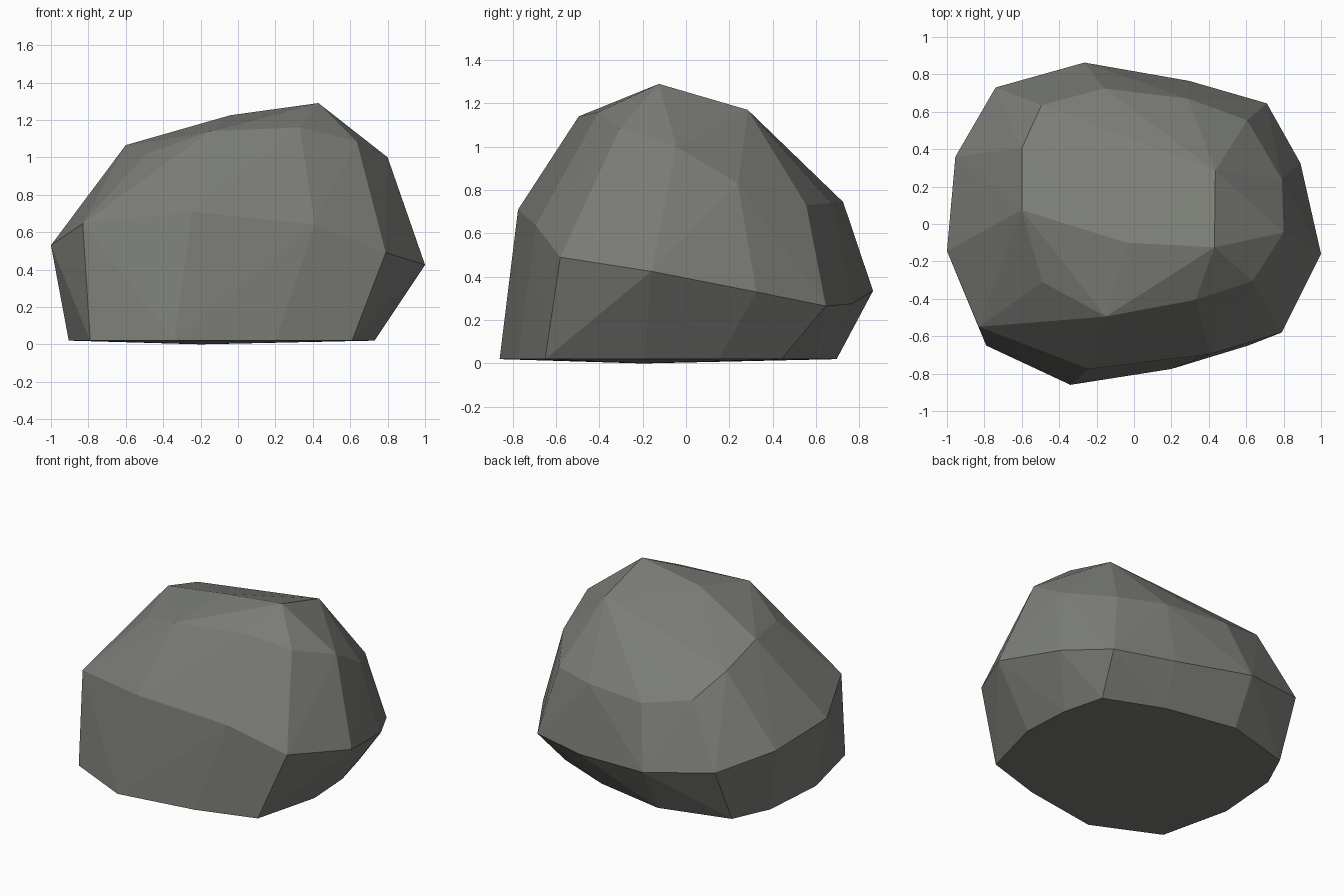
import bpy
import bmesh

# Foot of the boulder: one ring just above the ground (x, y)
FOOT_Z = 0.02
foot = [(-0.79, -0.65), (-0.34, -0.86), (0.20, -0.775), (0.61, -0.65),
        (0.73, -0.19), (0.71, 0.15), (0.635, 0.44), (0.24, 0.60),
        (-0.265, 0.695), (-0.75, 0.56), (-0.87, 0.30), (-0.905, -0.16)]

# Widest girth of the boulder
girth = [(-0.83, -0.55, 0.645), (-0.245, -0.775, 0.71), (0.41, -0.695, 0.64),
         (0.79, -0.58, 0.49), (1.0, -0.16, 0.425), (0.89, 0.325, 0.33),
         (0.71, 0.645, 0.265), (0.295, 0.765, 0.275), (-0.265, 0.863, 0.335),
         (-0.74, 0.73, 0.405), (-0.955, 0.36, 0.48), (-1.0, -0.145, 0.53)]

# Shoulder corners where the sides break into the top
shoulder = [(-0.49, -0.31, 1.02), (-0.15, -0.495, 1.14), (0.33, -0.405, 1.16),
            (0.635, -0.305, 1.085), (0.80, -0.045, 1.0), (0.79, 0.24, 0.83),
            (0.605, 0.555, 0.73), (0.29, 0.67, 0.74), (-0.16, 0.725, 0.745),
            (-0.495, 0.635, 0.82), (-0.60, 0.405, 0.966), (-0.60, 0.075, 1.065)]

# Crown corners
crown = [(-0.04, -0.10, 1.225), (0.43, -0.125, 1.29), (0.435, 0.285, 1.17)]

points = [(x, y, FOOT_Z) for x, y in foot] + girth + shoulder + crown
points.append((-0.2, -0.2, 0.0))  # slightly bulging underside

# Wrap the corners in a faceted skin
bm = bmesh.new()
for p in points:
    bm.verts.new(p)
bmesh.ops.convex_hull(bm, input=bm.verts[:])
loose = [v for v in bm.verts if not v.link_faces]
bmesh.ops.delete(bm, geom=loose, context='VERTS')
bmesh.ops.recalc_face_normals(bm, faces=bm.faces[:])
for f in bm.faces:
    f.smooth = False

mesh = bpy.data.meshes.new("boulder")
bm.to_mesh(mesh)
bm.free()

stone = bpy.data.materials.new("grey_stone")
stone.diffuse_color = (0.20, 0.205, 0.185, 1.0)
mesh.materials.append(stone)

boulder = bpy.data.objects.new("boulder", mesh)
bpy.context.collection.objects.link(boulder)
